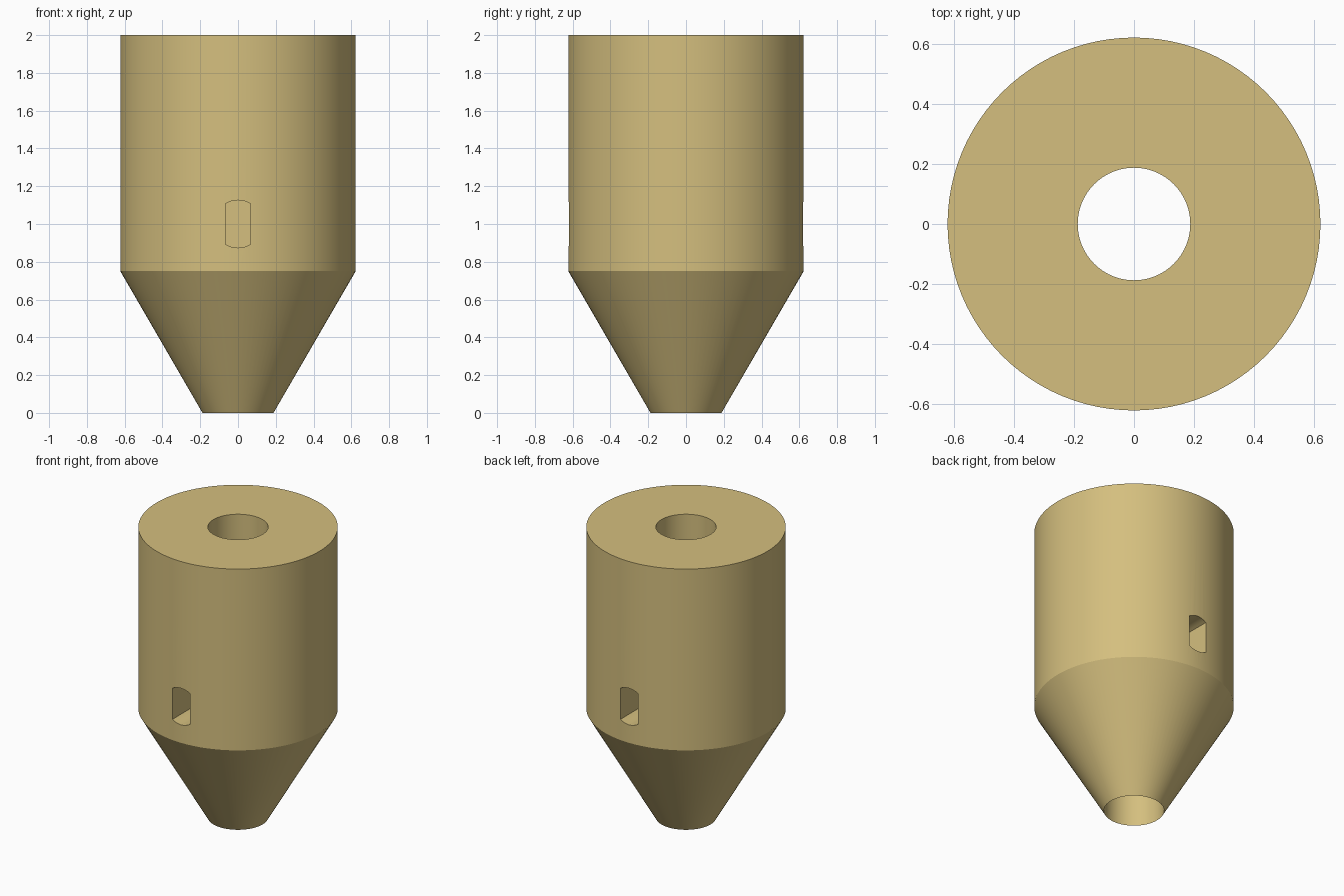
import bpy, bmesh, math

if "Cube" in bpy.data.objects:
    bpy.data.objects.remove(bpy.data.objects["Cube"], do_unlink=True)

SEGMENTS = 96
BORE, OUTER = 0.188, 0.623
SHOULDER, HEIGHT = 0.75, 2.0
SLOT_RADIUS, SLOT_HALF_WIDTH, SLOT_DEPTH, SLOT_Z = 0.126, 0.066, 0.3, 1.0

brass = bpy.data.materials.new("brass")
brass.use_nodes = True
color = (0.66, 0.52, 0.21, 1)
brass.diffuse_color = color
brass.node_tree.nodes["Principled BSDF"].inputs["Base Color"].default_value = color


def new_object(name, bm):
    bmesh.ops.recalc_face_normals(bm, faces=bm.faces[:])
    mesh = bpy.data.meshes.new(name)
    bm.to_mesh(mesh)
    bm.free()
    mesh.materials.append(brass)
    obj = bpy.data.objects.new(name, mesh)
    bpy.context.collection.objects.link(obj)
    return obj


# Bored body with a tapered nose, spun from a closed profile
bm = bmesh.new()
profile = [(BORE, 0), (OUTER, SHOULDER), (OUTER, HEIGHT), (BORE, HEIGHT)]
rings = []
for i in range(SEGMENTS):
    a = 2 * math.pi * i / SEGMENTS
    rings.append([bm.verts.new((r * math.cos(a), r * math.sin(a), z)) for r, z in profile])
for i, ring in enumerate(rings):
    after = rings[(i + 1) % SEGMENTS]
    for j in range(len(profile)):
        k = (j + 1) % len(profile)
        bm.faces.new((ring[j], after[j], after[k], ring[k]))
body = new_object("body", bm)


# Blind slot cutters: a round hole with two flat sides, front and back
def slot_cutter(name, side):
    bm = bmesh.new()
    limit = math.asin(SLOT_HALF_WIDTH / SLOT_RADIUS)
    steps = 8
    outline = []
    for base in (0, math.pi):
        for i in range(steps + 1):
            a = base - limit + 2 * limit * i / steps
            outline.append((SLOT_RADIUS * math.sin(a), SLOT_Z + SLOT_RADIUS * math.cos(a)))
    inner = side * (OUTER - SLOT_DEPTH)
    face = bm.faces.new([bm.verts.new((x, inner, z)) for x, z in outline])
    grown = bmesh.ops.extrude_face_region(bm, geom=[face], use_keep_orig=True)
    moved = [v for v in grown["geom"] if isinstance(v, bmesh.types.BMVert)]
    bmesh.ops.translate(bm, verts=moved, vec=(0, side * 0.5, 0))
    return new_object(name, bm)


bpy.context.view_layer.objects.active = body
for name, side in (("front_slot_cutter", -1), ("back_slot_cutter", 1)):
    cutter = slot_cutter(name, side)
    mod = body.modifiers.new(name, "BOOLEAN")
    mod.operation = "DIFFERENCE"
    mod.solver = "EXACT"
    mod.object = cutter
    bpy.ops.object.modifier_apply(modifier=mod.name)
    bpy.data.objects.remove(cutter, do_unlink=True)

# Smooth round walls with crisp rims
bpy.ops.object.select_all(action="DESELECT")
body.select_set(True)
bpy.ops.object.shade_smooth_by_angle(angle=math.radians(25))
